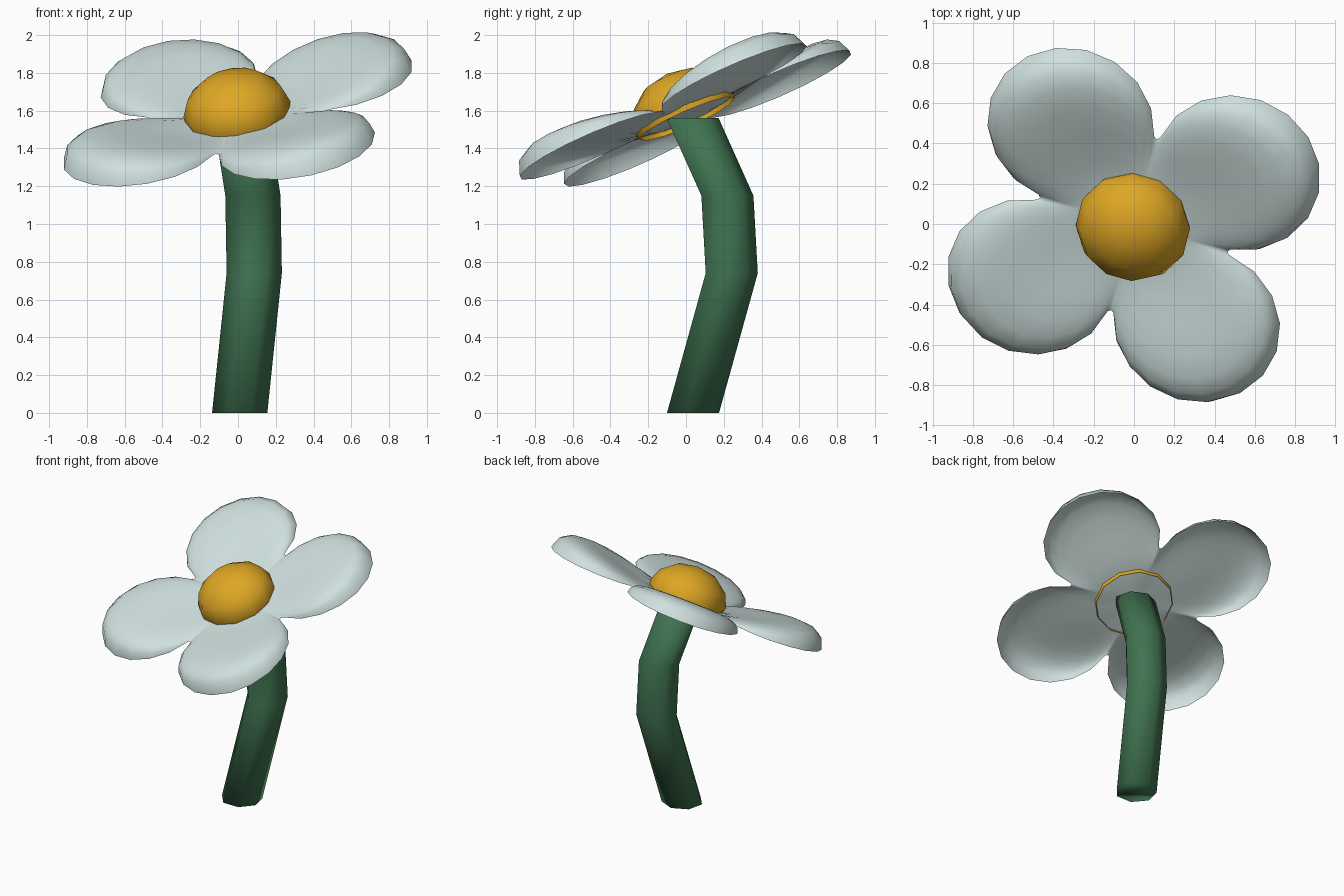
import bpy, bmesh, math
from mathutils import Vector, Matrix

if "Cube" in bpy.data.objects:
    bpy.data.objects.remove(bpy.data.objects["Cube"])

def material(name, rgb):
    m = bpy.data.materials.new(name)
    m.diffuse_color = (*rgb, 1)
    m.use_nodes = True
    m.node_tree.nodes["Principled BSDF"].inputs["Base Color"].default_value = m.diffuse_color
    return m

WHITE = material("petal_white", (0.62, 0.745, 0.73))
GOLD = material("centre_gold", (0.73, 0.385, 0.018))
GREEN = material("stem_green", (0.05, 0.17, 0.08))

def build(name, rings, mat, start=None, end=None, cap=False, matrix=Matrix()):
    """Skin closed rings of points; close with a point or with flat caps."""
    bm = bmesh.new()
    loops = [[bm.verts.new(p) for p in ring] for ring in rings]
    n = len(loops[0])
    for a, b in zip(loops, loops[1:]):
        for i in range(n):
            j = (i + 1) % n
            bm.faces.new((a[i], a[j], b[j], b[i]))
    for tip, loop in ((start, loops[0]), (end, loops[-1])):
        if tip is not None:
            v = bm.verts.new(tip)
            for i in range(n):
                bm.faces.new((v, loop[(i + 1) % n], loop[i]))
        elif cap:
            bm.faces.new(loop)
    bmesh.ops.recalc_face_normals(bm, faces=bm.faces)
    # open shells must face up
    if sum(f.normal.z * f.calc_area() for f in bm.faces) < -0.01:
        bmesh.ops.reverse_faces(bm, faces=bm.faces)
    me = bpy.data.meshes.new(name)
    bm.to_mesh(me)
    bm.free()
    me.materials.append(mat)
    me.shade_smooth()
    ob = bpy.data.objects.new(name, me)
    ob.matrix_world = matrix
    bpy.context.collection.objects.link(ob)
    return ob

def circle(n, rx, ry, c, phase=0.0):
    return [(c[0] + rx * math.cos(phase + 2 * math.pi * i / n),
             c[1] + ry * math.sin(phase + 2 * math.pi * i / n), c[2]) for i in range(n)]

# Tilted frame of the flower head
normal = Vector((-0.17, -0.44, 1)).normalized()
head = Matrix.Translation((0, 0, 1.57)) @ \
    Vector((0, 0, 1)).rotation_difference(normal).to_matrix().to_4x4()

# Petals: one sheet, four round lobes that swell outwards from a flat hub
D, R, H = 0.607, 0.42, 0.14
angles = [math.radians(29.5 + 90 * k) for k in range(4)]
centres = [Vector((D * math.cos(a), D * math.sin(a))) for a in angles]

def height(p):
    s = min((p - c).length for c in centres) / R
    swell = max(0, (p.length - 0.27) / 0.58)
    return 0.008 + H * swell * math.sqrt(max(0, 1 - s ** 3))

outline = []
for a, c in zip(angles, centres):
    for k in range(-6, 7):
        t = a + math.radians(21 * k)
        outline.append(c + R * Vector((math.cos(t), math.sin(t))))
    neck = a + math.pi / 4
    outline.append(0.485 * Vector((math.cos(neck), math.sin(neck))))

rings = []
for t in (0.25, 0.4, 0.55, 0.7, 0.82, 0.91, 0.97, 1.0):
    rings.append([(p.x * t, p.y * t, height(p * t)) for p in outline])
build("petals", rings, WHITE, start=(0, 0, 0.008), matrix=head)

# Domed flower centre, its rim showing just below the petals
dome = [(0.275, -0.015), (0.287, 0.04), (0.25, 0.135), (0.15, 0.215)]
build("flower_centre", [circle(12, r, r, (0, 0, z)) for r, z in dome],
      GOLD, end=(0, 0, 0.25), matrix=head)

# Bent stem with level cross-sections
path = [(0.009, 0.03, 0), (0.086, 0.235, 0.74), (0.079, 0.212, 1.15), (0.015, 0.028, 1.56)]
build("stem", [circle(7, 0.15, 0.145, c, math.pi / 2) for c in path], GREEN, cap=True)
